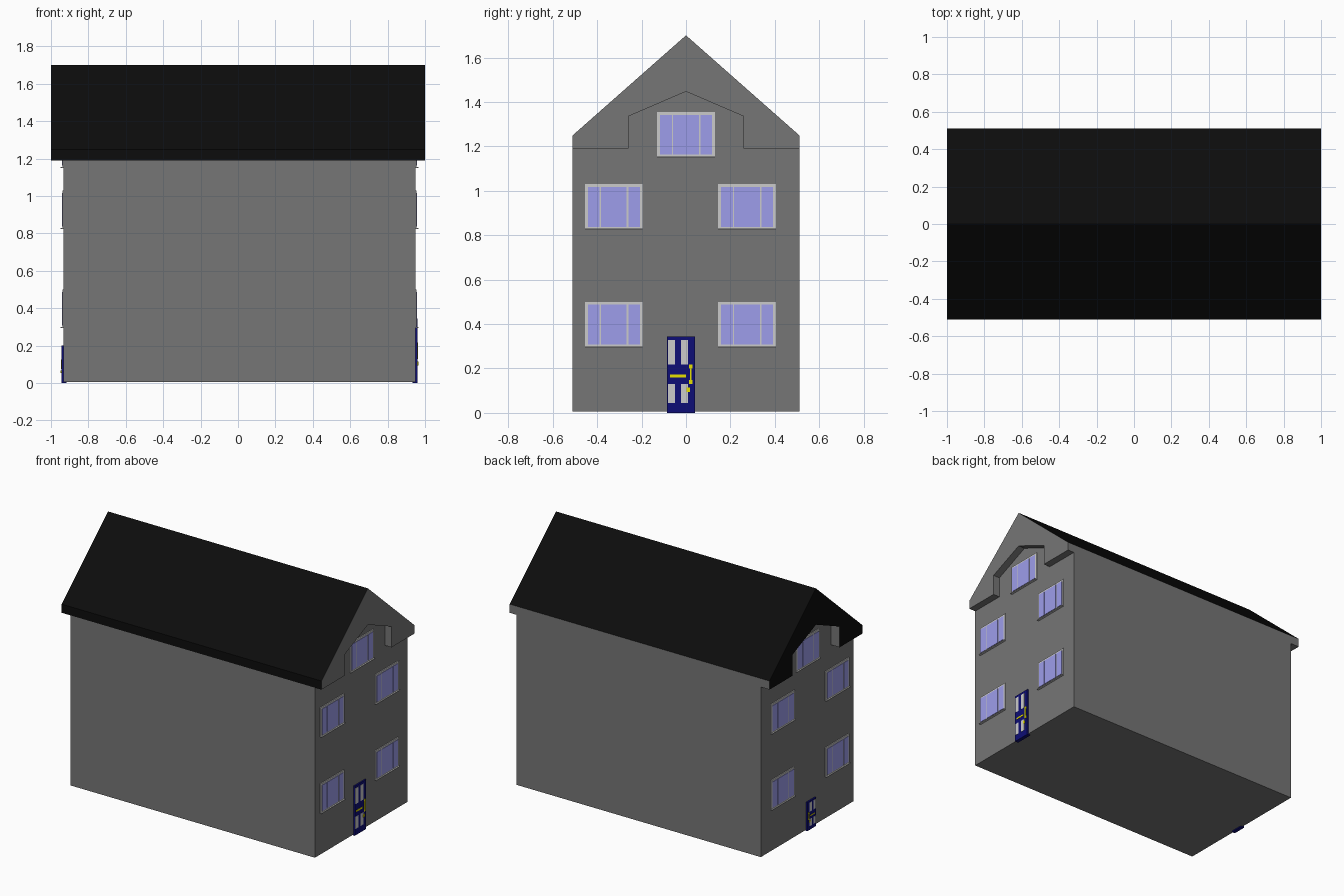
import bpy, bmesh

if "Cube" in bpy.data.objects:
    bpy.data.objects.remove(bpy.data.objects["Cube"])


def material(name, r, g, b):
    m = bpy.data.materials.new(name)
    m.diffuse_color = (r, g, b, 1)
    m.use_nodes = True
    m.node_tree.nodes["Principled BSDF"].inputs["Base Color"].default_value = m.diffuse_color
    return m


WALL = material("wall_grey", 0.18, 0.18, 0.18)
BLACK = material("roof_black", 0.0037, 0.0037, 0.0037)
GLASS = material("glass_lilac", 0.34, 0.34, 0.83)
BLUE = material("door_blue", 0.004, 0.004, 0.18)
BRASS = material("brass_yellow", 0.8, 0.75, 0.0)
FRAME = material("frame_grey", 0.6, 0.6, 0.6)
PANEL = material("panel_grey", 0.8, 0.8, 0.8)


def finish(name, bm, *mats):
    bmesh.ops.recalc_face_normals(bm, faces=bm.faces)
    me = bpy.data.meshes.new(name)
    bm.to_mesh(me)
    bm.free()
    for m in mats:
        me.materials.append(m)
    ob = bpy.data.objects.new(name, me)
    bpy.context.collection.objects.link(ob)
    return ob


def prism(name, profile, x0, x1, *mats):
    """Extrude a (y, z) outline along x."""
    bm = bmesh.new()
    f = bm.faces.new([bm.verts.new((x0, y, z)) for y, z in profile])
    r = bmesh.ops.extrude_face_region(bm, geom=[f])
    vs = [v for v in r["geom"] if isinstance(v, bmesh.types.BMVert)]
    bmesh.ops.translate(bm, verts=vs, vec=(x1 - x0, 0, 0))
    return finish(name, bm, *mats)


def boxes(name, mat, side, wall, items):
    """Boxes standing on an end wall; items are (depth_in, depth_out, y0, y1, z0, z1)."""
    bm = bmesh.new()
    for d0, d1, y0, y1, z0, z1 in items:
        vs = bmesh.ops.create_cube(bm, size=1)["verts"]
        xa, xb = wall + side * d0, wall + side * d1
        for v in vs:
            v.co = (xb if v.co.x > 0 else xa, y1 if v.co.y > 0 else y0,
                    z1 if v.co.z > 0 else z0)
    return finish(name, bm, mat)


# House body, rising into the arched notch of the gable
LEFT, RIGHT = -0.933, 0.949
notch = [(0.26, 1.19), (0.26, 1.335), (0, 1.447), (-0.26, 1.335), (-0.26, 1.19)]
prism("house_body", [(-0.51, 0.007), (0.51, 0.007), (0.51, 1.19)] + notch + [(-0.51, 1.19)],
      LEFT, RIGHT, WALL)

# Roof with overhanging gable ends: black slopes, front edge and left gable
roof = prism("roof", [(-0.51, 1.19), (-0.51, 1.25), (0, 1.70), (0.51, 1.25), (0.51, 1.19)] + notch,
             -1, 1, WALL, BLACK)
for p in roof.data.polygons:
    slope = p.normal.z > 0.3
    front_edge = p.normal.y < -0.9 and p.center.y < -0.4
    if slope or front_edge or p.normal.x < -0.9:
        p.material_index = 1


def window(tag, side, wall, y, z):
    w, h, t = 0.26, 0.205, 0.013
    # backing frame, raised panes, then the sill
    boxes("window_frame_" + tag, FRAME, side, wall, [(-0.005, 0.006, y, y + w, z, z + h)])
    boxes("window_glass_" + tag, GLASS, side, wall,
          [(0, 0.009, y + a, y + b, z + t, z + h - t)
           for a, b in [(t, 0.066), (0.072, 0.188), (0.196, w - t)]])
    boxes("window_sill_" + tag, FRAME, side, wall, [(0, 0.015, y, y + w, z, z + 0.005)])


def door(tag, side, wall, yc, sy, sz):
    def part(name, mat, items):
        boxes(name + "_" + tag, mat, side, wall,
              [(a, b, yc + sy * y0, yc + sy * y1, sz * z0, sz * z1)
               for a, b, y0, y1, z0, z1 in items])
    part("door", BLUE, [(-0.016, 0.010, -0.0625, 0.0625, 0.0, 0.345)])
    part("door_panels", PANEL, [(0.005, 0.0115, y, y + 0.032, z0, z1)
                                for y in (-0.058, 0.0)
                                for z0, z1 in [(0.045, 0.13), (0.218, 0.328)]])
    part("door_fittings", BRASS, [
        (0.005, 0.0115, -0.048, 0.022, 0.16, 0.172),  # letter slot
        (0.005, 0.013, 0.036, 0.053, 0.20, 0.217),    # handle mounts and grip
        (0.005, 0.013, 0.036, 0.053, 0.13, 0.147),
        (0.005, 0.013, 0.040, 0.048, 0.147, 0.20),
        (0.005, 0.015, 0.026, 0.040, 0.095, 0.115)])  # lock


# Windows on both end walls
spots = [(-0.455, 0.295), (0.145, 0.295), (-0.455, 0.825), (0.145, 0.825), (-0.13, 1.15)]
for end, side, wall in [("right", 1, RIGHT), ("left", -1, LEFT)]:
    for i, (y, z) in enumerate(spots):
        window(f"{end}_{i + 1}", side, wall, y, z)

# Tall door on the right, smaller one on the left
door("right", 1, RIGHT, -0.023, 1.0, 1.0)
door("left", -1, LEFT, -0.035, 0.75, 0.58)
